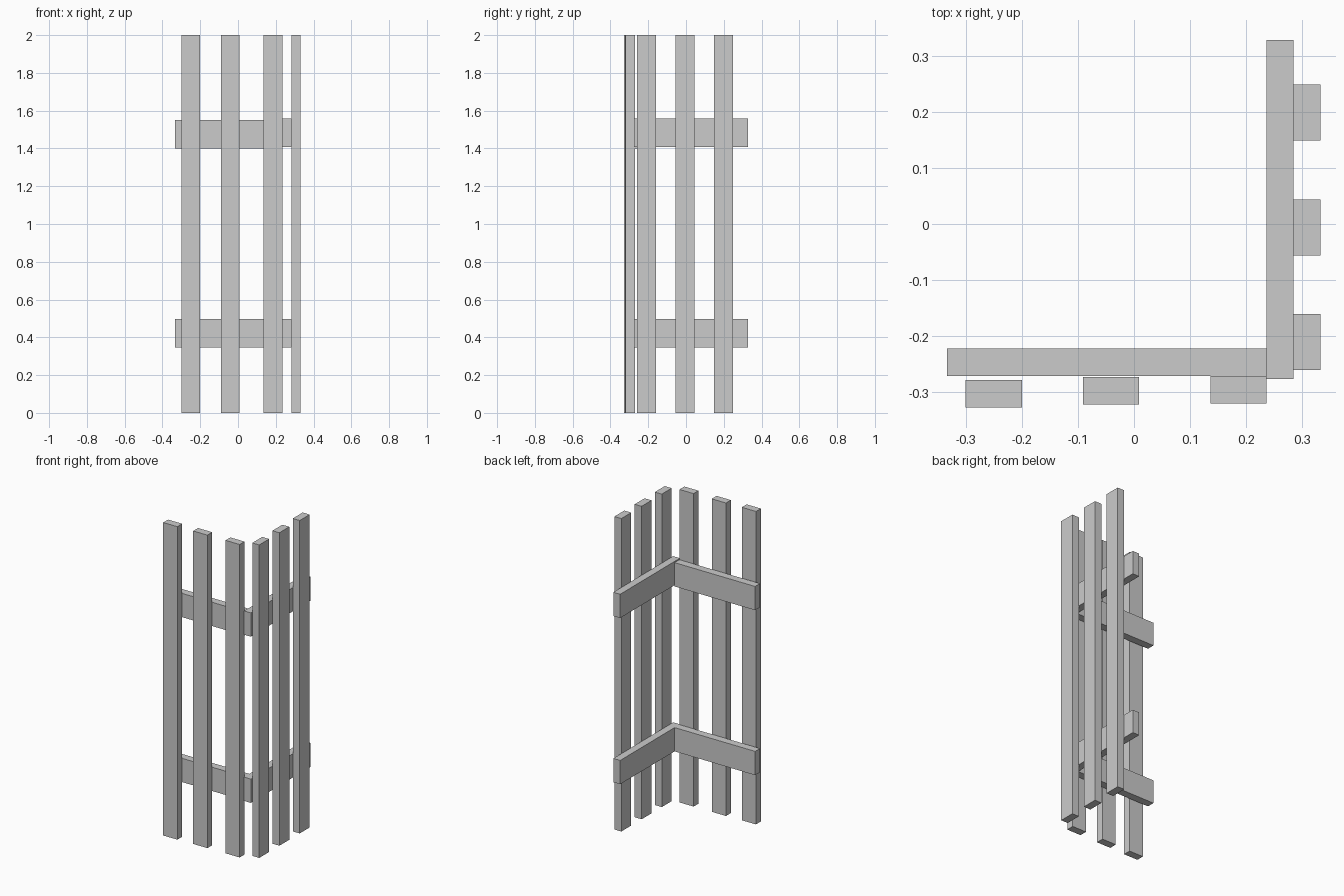
import bpy

if "Cube" in bpy.data.objects:
    bpy.data.objects.remove(bpy.data.objects["Cube"])


def board(name, x, y, z):
    """Box spanning the given (min, max) ranges."""
    bpy.ops.mesh.primitive_cube_add(
        size=1, location=[(a + b) / 2 for a, b in (x, y, z)])
    ob = bpy.context.object
    ob.name = name
    ob.scale = [b - a for a, b in (x, y, z)]
    bpy.ops.object.transform_apply(location=False, rotation=False, scale=True)
    return ob


PICKET_W, PICKET_T, HEIGHT, RAIL_H = 0.10, 0.049, 2.0, 0.152

# Front pickets, each set very slightly differently against the rails
for i, (x, y) in enumerate([(-0.300, -0.327), (-0.091, -0.322), (0.136, -0.320)], 1):
    board(f"front_picket_{i}", (x, x + PICKET_W), (y, y + PICKET_T), (0, HEIGHT))

# Side pickets
for i, y in enumerate([-0.260, -0.056, 0.149], 1):
    board(f"side_picket_{i}", (0.283, 0.332), (y, y + PICKET_W), (0, HEIGHT))

# Horizontal rails meeting at the corner
for level, z_front, z_side in [("lower", 0.345, 0.345), ("upper", 1.399, 1.407)]:
    board(f"front_rail_{level}", (-0.333, 0.236), (-0.271, -0.222), (z_front, z_front + RAIL_H))
    board(f"side_rail_{level}", (0.236, 0.284), (-0.276, 0.328), (z_side, z_side + RAIL_H))
